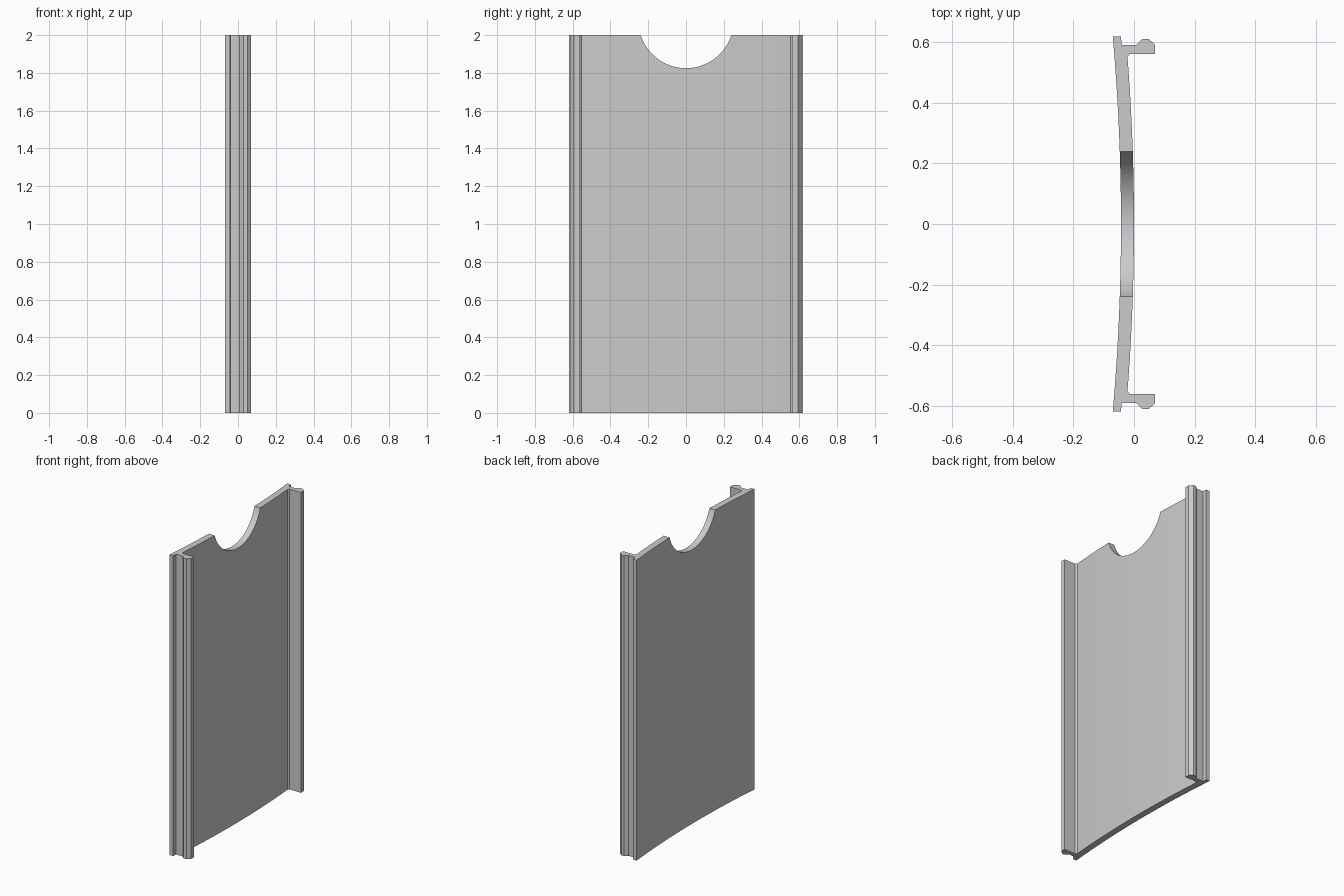
import bpy, bmesh, math

if "Cube" in bpy.data.objects:
    bpy.data.objects.remove(bpy.data.objects["Cube"])

HEIGHT = 2.0
RADIUS = 7.1      # bow of the panel
STEPS = 24

grey = bpy.data.materials.new("plain grey")
grey.diffuse_color = (0.6, 0.6, 0.6, 1)
grey.use_nodes = True
grey.node_tree.nodes["Principled BSDF"].inputs["Base Color"].default_value = grey.diffuse_color


def arc(x_mid, y_from, y_to):
    """Points along the bowed panel surface, x_mid at the centre line."""
    ys = [y_from + (y_to - y_from) * i / STEPS for i in range(STEPS + 1)]
    return [(x_mid - RADIUS + math.sqrt(RADIUS**2 - y * y), y) for y in ys]


def extrude_profile(name, points, height):
    bm = bmesh.new()
    face = bm.faces.new([bm.verts.new((x, y, 0)) for x, y in points])
    top = bmesh.ops.extrude_face_region(bm, geom=[face])["geom"]
    bmesh.ops.translate(bm, vec=(0, 0, height),
                        verts=[v for v in top if isinstance(v, bmesh.types.BMVert)])
    bmesh.ops.recalc_face_normals(bm, faces=bm.faces)
    mesh = bpy.data.meshes.new(name)
    bm.to_mesh(mesh)
    bm.free()
    obj = bpy.data.objects.new(name, mesh)
    obj.data.materials.append(grey)
    bpy.context.collection.objects.link(obj)
    return obj


# Edge lip and hooked rail, from the outer lip round to the inner fillet
rail = [(-0.043, 0.62), (-0.041, 0.592), (0.008, 0.592), (0.028, 0.611),
        (0.049, 0.611), (0.07, 0.592), (0.07, 0.562), (-0.013, 0.562)]

# Closed cross-section: back arc, upper rail, front arc, mirrored rail
profile = (arc(-0.043, -0.62, 0.62) + rail + arc(0.0, 0.552, -0.552)
           + [(x, -y) for x, y in reversed(rail)])
panel = extrude_profile("bowed_panel_with_rails", profile, HEIGHT)

# Round finger notch in the top edge
bpy.ops.mesh.primitive_cylinder_add(vertices=96, radius=0.252, depth=0.6,
                                    location=(0, 0, 2.077),
                                    rotation=(0, math.pi / 2, 0))
cutter = bpy.context.object
cutter.name = "notch_cutter"
cutter.data.materials.append(grey)
cutter.hide_render = True
cutter.hide_set(True)
cut = panel.modifiers.new("notch", 'BOOLEAN')
cut.operation = 'DIFFERENCE'
cut.solver = 'EXACT'
cut.object = cutter

# Apply the cut, then smooth the curves while keeping the edges sharp
bpy.ops.object.select_all(action='DESELECT')
panel.select_set(True)
bpy.context.view_layer.objects.active = panel
bpy.ops.object.modifier_apply(modifier=cut.name)
bpy.data.objects.remove(cutter)
bpy.ops.object.shade_smooth_by_angle(angle=math.radians(30))
